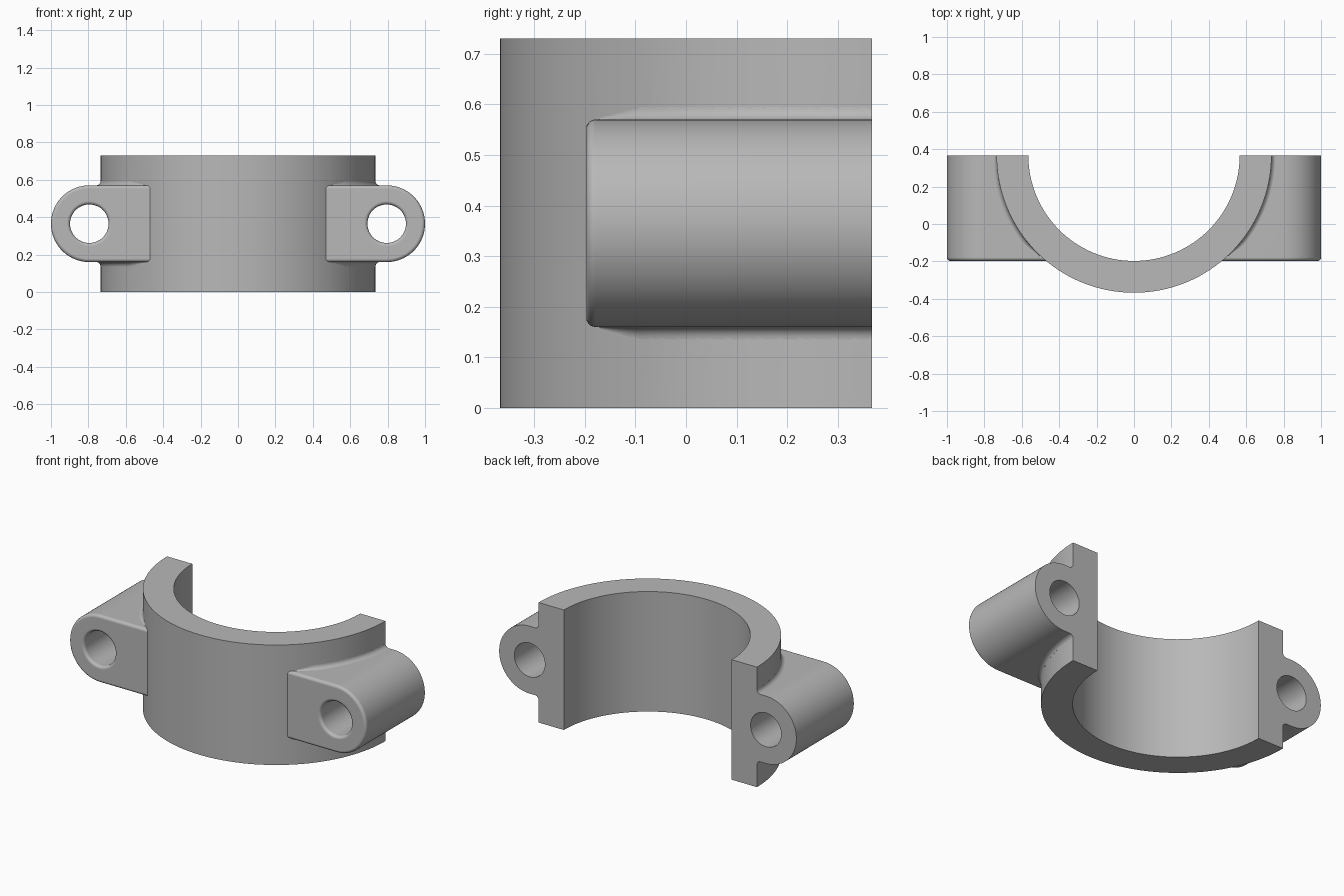
import bpy, bmesh
from math import sin, cos, pi, radians

R_OUT, R_IN, HEIGHT = 0.735, 0.565, 0.73
BACK = 0.3675            # split plane, also the bore axis
FRONT = -0.197           # front face of the lugs
LUG_X, LUG_R, HOLE_R = 0.795, 0.205, 0.103
MID = HEIGHT / 2
EDGE = 0.018             # rounding of lug edges
FILLET = 0.025           # blend between lug and ring

cube = bpy.data.objects.get("Cube")
if cube:
    bpy.data.objects.remove(cube, do_unlink=True)

steel = bpy.data.materials.new("plain_grey")
steel.use_nodes = True
GREY = (0.48, 0.48, 0.48, 1)
steel.diffuse_color = GREY
steel.node_tree.nodes["Principled BSDF"].inputs["Base Color"].default_value = GREY


def loft(name, rings):
    """Closed solid skinned through matching rings of points."""
    bm = bmesh.new()
    loops = [[bm.verts.new(p) for p in ring] for ring in rings]
    n = len(loops[0])
    for a, b in zip(loops, loops[1:]):
        for i in range(n):
            j = (i + 1) % n
            bm.faces.new((a[i], a[j], b[j], b[i]))
    bm.faces.new(loops[0])
    bm.faces.new(loops[-1])
    bmesh.ops.recalc_face_normals(bm, faces=bm.faces)
    mesh = bpy.data.meshes.new(name)
    bm.to_mesh(mesh)
    bm.free()
    mesh.materials.append(steel)
    obj = bpy.data.objects.new(name, mesh)
    bpy.context.collection.objects.link(obj)
    return obj


def upright(name, radius, z0, z1, n=128):
    return loft(name, [[(radius * cos(2 * pi * i / n), BACK + radius * sin(2 * pi * i / n), z)
                        for i in range(n)] for z in (z0, z1)])


def combine(target, tool, operation):
    mod = target.modifiers.new(tool.name, "BOOLEAN")
    mod.operation, mod.solver, mod.object = operation, "EXACT", tool
    bpy.context.view_layer.objects.active = target
    bpy.ops.object.modifier_apply(modifier=mod.name)
    bpy.data.objects.remove(tool, do_unlink=True)


# Quarter-round steps: (depth behind the front face, inset)
ROUND = [(EDGE * (1 - cos(a)), EDGE * (1 - sin(a)))
         for a in [pi / 2 * k / 5 for k in range(6)]]


def lug(side):
    def outline(y, inset):
        r = LUG_R - inset
        arc = [(side * (LUG_X + r * cos(a)), y, MID + r * sin(a))
               for a in [pi * (k / 40 - 0.5) for k in range(41)]]
        return [(side * 0.3, y, MID - r)] + arc + [(side * 0.3, y, MID + r)]
    rings = [outline(FRONT + d, inset) for d, inset in ROUND]
    return loft("lug", rings + [outline(BACK + 0.1, 0)])


def bolt_hole(side, n=48):
    def circle(y, r):
        return [(side * LUG_X + r * cos(2 * pi * i / n), y, MID + r * sin(2 * pi * i / n))
                for i in range(n)]
    rings = [circle(FRONT - 0.05, HOLE_R + EDGE)]
    rings += [circle(FRONT + d, HOLE_R + inset) for d, inset in ROUND]
    return loft("bolt_hole", rings + [circle(BACK + 0.2, HOLE_R)])


def blend(side, up):
    """Concave strip following the ring above or below a lug."""
    rings = []
    for k in range(33):
        t = radians(43 + 54 * k / 32)
        f = FILLET * min(1, 0.15 + k / 6)
        section = [(-0.02, -0.02), (f, -0.02)]
        section += [(f * (1 - sin(a)), f * (1 - cos(a)) - 0.0005)
                    for a in [pi / 2 * j / 6 for j in range(7)]]
        section.append((-0.02, f - 0.0005))
        rings.append([(side * (R_OUT + r) * sin(t), BACK - (R_OUT + r) * cos(t),
                       MID + up * (LUG_R + z)) for r, z in section])
    return loft("blend", rings)


# Ring body with lugs and blends
clamp = upright("clamp_half", R_OUT, 0, HEIGHT)
for side in (1, -1):
    combine(clamp, lug(side), "UNION")
    for up in (1, -1):
        combine(clamp, blend(side, up), "UNION")

# Bore, bolt holes and flat split face
combine(clamp, upright("bore", R_IN, -0.1, HEIGHT + 0.1), "DIFFERENCE")
for side in (1, -1):
    combine(clamp, bolt_hole(side), "DIFFERENCE")
split = loft("split", [[(-2, y, -1), (2, y, -1), (2, y, 2), (-2, y, 2)] for y in (BACK, 3)])
combine(clamp, split, "DIFFERENCE")

# Smooth curves, crisp edges
bpy.ops.object.select_all(action="DESELECT")
clamp.select_set(True)
bpy.context.view_layer.objects.active = clamp
bpy.ops.object.shade_smooth_by_angle(angle=radians(30))
weighted = clamp.modifiers.new("clean_normals", "WEIGHTED_NORMAL")
weighted.keep_sharp = True
